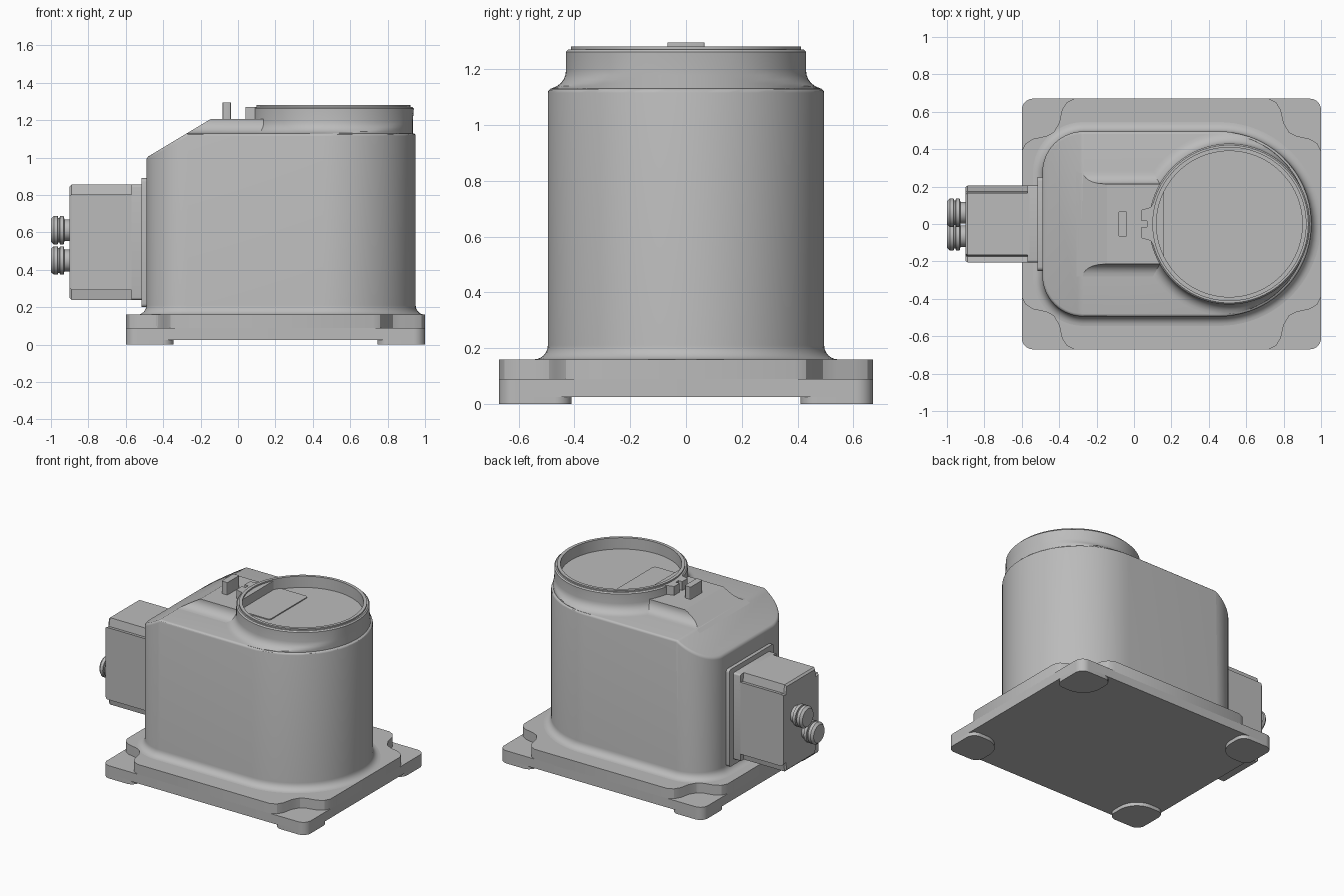
import bpy, bmesh
from math import sin, cos, pi, radians
from mathutils import Matrix, Vector

cube = bpy.data.objects.get("Cube")
if cube:
    bpy.data.objects.remove(cube)

grey = bpy.data.materials.new("light grey")
grey.use_nodes = True
grey.diffuse_color = (0.5, 0.5, 0.5, 1)
grey.node_tree.nodes["Principled BSDF"].inputs["Base Color"].default_value = (0.5, 0.5, 0.5, 1)


# ---- helpers ----
def finish(name, bm):
    bmesh.ops.remove_doubles(bm, verts=bm.verts, dist=0.0003)
    bmesh.ops.recalc_face_normals(bm, faces=bm.faces)
    mesh = bpy.data.meshes.new(name)
    bm.to_mesh(mesh)
    bm.free()
    mesh.materials.append(grey)
    for p in mesh.polygons:
        p.use_smooth = True
    mesh.set_sharp_from_angle(angle=radians(30))
    obj = bpy.data.objects.new(name, mesh)
    bpy.context.collection.objects.link(obj)
    return obj


def rounded(x0, x1, y0, y1, radii, n=10):
    """Rounded rectangle, radii in order lower left, lower right, upper right, upper left."""
    pts = []
    corners = [(x0, y0, 1, 1), (x1, y0, -1, 1), (x1, y1, -1, -1), (x0, y1, 1, -1)]
    for k, ((x, y, sx, sy), r) in enumerate(zip(corners, radii)):
        for i in range(n + 1):
            a = pi + (k + i / n) * pi / 2
            pts.append((x + sx * r + r * cos(a), y + sy * r + r * sin(a)))
    return pts


def circle(x, y, r, n=64):
    return [(x + r * cos(2 * pi * i / n), y + r * sin(2 * pi * i / n)) for i in range(n)]


def loft(rings, matrix=None):
    """Skin a list of (outline, height) rings and cap both ends."""
    bm = bmesh.new()
    loops = [[bm.verts.new((x, y, z)) for x, y in pts] for pts, z in rings]
    n = len(loops[0])
    for a, b in zip(loops, loops[1:]):
        for i in range(n):
            j = (i + 1) % n
            bm.faces.new((a[i], a[j], b[j], b[i]))
    bm.faces.new(loops[0][::-1])
    bm.faces.new(loops[-1])
    if matrix:
        bm.transform(matrix)
    bmesh.ops.remove_doubles(bm, verts=bm.verts, dist=0.0003)
    bmesh.ops.recalc_face_normals(bm, faces=bm.faces)
    return bm


def prism(name, pts, z0, z1, matrix=None):
    return finish(name, loft([(pts, z0), (pts, z1)], matrix))


def slope_cut(bm):
    geom = bm.verts[:] + bm.edges[:] + bm.faces[:]
    cut = bmesh.ops.bisect_plane(bm, geom=geom, plane_co=(-0.14, 0, 1.21),
                                 plane_no=Vector((-0.6, 0, 1)).normalized(), clear_outer=True)
    edges = [e for e in cut["geom_cut"] if isinstance(e, bmesh.types.BMEdge)]
    bmesh.ops.edgeloop_fill(bm, edges=edges)
    bmesh.ops.recalc_face_normals(bm, faces=bm.faces)


def fillet(r, z, steps=6):
    """Concave fillet as (offset, height) pairs."""
    angles = [i * pi / 2 / steps for i in range(steps + 1)]
    return [(r * (1 - sin(a)), z + r * (1 - cos(a))) for a in angles]


# ---- base plate with scooped corners and four feet ----
X0, X1, Y = -0.6, 1.0, 0.67
prism("base_plate", rounded(X0, X1, -Y, Y, [0.06] * 4), 0.025, 0.09)
scoop = [(0.28, 0), (0.24, 0.02), (0.215, 0.06), (0.2, 0.13), (0.17, 0.18),
         (0.13, 0.2), (0.06, 0.215), (0.02, 0.24), (0, 0.28)]
upper = []
for x, y, sx, sy in [(X0, -Y, 1, 1), (X1, -Y, -1, 1), (X1, Y, -1, -1), (X0, Y, 1, -1)]:
    arc = [(x + sx * dx, y + sy * dy) for dx, dy in scoop]
    upper += arc[::-1] if sx * sy > 0 else arc
prism("upper_plate", upper, 0.085, 0.16)
for sx, side in ((-1, "right"), (1, "left")):
    for sy, end in ((-1, "front"), (1, "back")):
        pts = [(0.2 + sx * (0.8 - x), sy * (Y - y))
               for x, y in rounded(0, 0.255, 0, 0.26, [0.06, 0.06, 0.14, 0.06])]
        prism(f"foot_{end}_{side}", pts, 0, 0.03)


# ---- main housing with sloped shoulder ----
def body(o):
    left, right = 0.22 + o, 0.495 + o
    return rounded(-0.49 - o, 0.95 + o, -right, right, [left, right, right, left], 20)


bm = loft([(body(0.05), 0.1)] + [(body(o), z) for o, z in fillet(0.05, 0.16)] + [(body(0), 1.13)])
slope_cut(bm)
rim = [e for e in bm.edges if min(v.co.z for v in e.verts) > 0.9
       and len(e.link_faces) == 2 and e.calc_face_angle() > 0.65]
bmesh.ops.bevel(bm, geom=rim, offset=0.015, segments=3, profile=0.5, affect='EDGES')
finish("housing", bm)


# ---- neck and bridge, both flaring into the housing top ----
def inside(pts):
    out = []
    for x, y in pts:
        cx = max(-0.2, min(0.45, x))
        d = Vector((x - cx, y))
        if d.length > 0.485:
            d *= 0.485 / d.length
        out.append((cx + d.x, d.y))
    return out


def neck(o):
    return circle(0.51, 0, 0.43 + o, 96)


def bridge(o):
    return rounded(-0.4 - o, 0.4, -0.215 - o, 0.215 + o, [0.05 + o, 0.02, 0.02, 0.05 + o])


flare = [(0.065, 1.11)] + fillet(0.065, 1.13)
rings = [(inside(neck(o)), z) for o, z in flare]
rings += [(neck(o), z) for o, z in [(0, 1.262), (-0.008, 1.27), (-0.018, 1.27), (-0.018, 1.28),
                                    (-0.04, 1.28), (-0.04, 1.2)]]
finish("neck_ring", loft(rings))
bm = loft([(inside(bridge(o)), z) for o, z in flare] + [(bridge(0), 1.207)])
slope_cut(bm)
finish("bridge", bm)

# ---- notched key and upright tab on the bridge ----
half = [(0.16, 0.17), (0.12, 0.14), (0.09, 0.09), (0.04, 0.075), (0.04, 0.015), (0.07, 0.015)]
prism("notched_key", half + [(x, -y) for x, y in half[::-1]], 1.2, 1.27)
prism("upright_tab", rounded(-0.083, -0.037, -0.067, 0.067, [0.008] * 4, 3), 1.2, 1.295)

# ---- side motor, built along -x ----
OUT = Matrix(((0, 0, -1, 0), (1, 0, 0, 0), (0, 1, 0, 0), (0, 0, 0, 1)))
prism("motor_flange", rounded(-0.25, 0.25, 0.2, 0.89, [0.02] * 4, 4), 0.47, 0.515, OUT)
prism("motor_mount", rounded(-0.205, 0.205, 0.24, 0.855, [0.012] * 4, 4), 0.5, 0.57, OUT)
corner = [(0.205, 0.255), (0.175, 0.25), (0.165, 0.308)]


def section(s):
    pts = []
    for sx, sy in ((1, 1), (-1, 1), (-1, -1), (1, -1)):
        part = [(sx * x * s, 0.548 + sy * y * s) for x, y in corner]
        pts += part if sx * sy > 0 else part[::-1]
    return pts


finish("motor_body", loft([(section(1), 0.56), (section(1), 0.89), (section(0.96), 0.902)], OUT))

# ---- two round cable connectors ----
profile = [(0.058, 0.89), (0.058, 0.928), (0.076, 0.932), (0.076, 0.952), (0.066, 0.954),
           (0.066, 0.962), (0.076, 0.964), (0.076, 0.985), (0.062, 1.0)]
for name, y, z in (("upper_connector", 0.06, 0.612), ("lower_connector", -0.065, 0.45)):
    finish(name, loft([(circle(y, z, r, 32), d) for r, d in profile], OUT))
